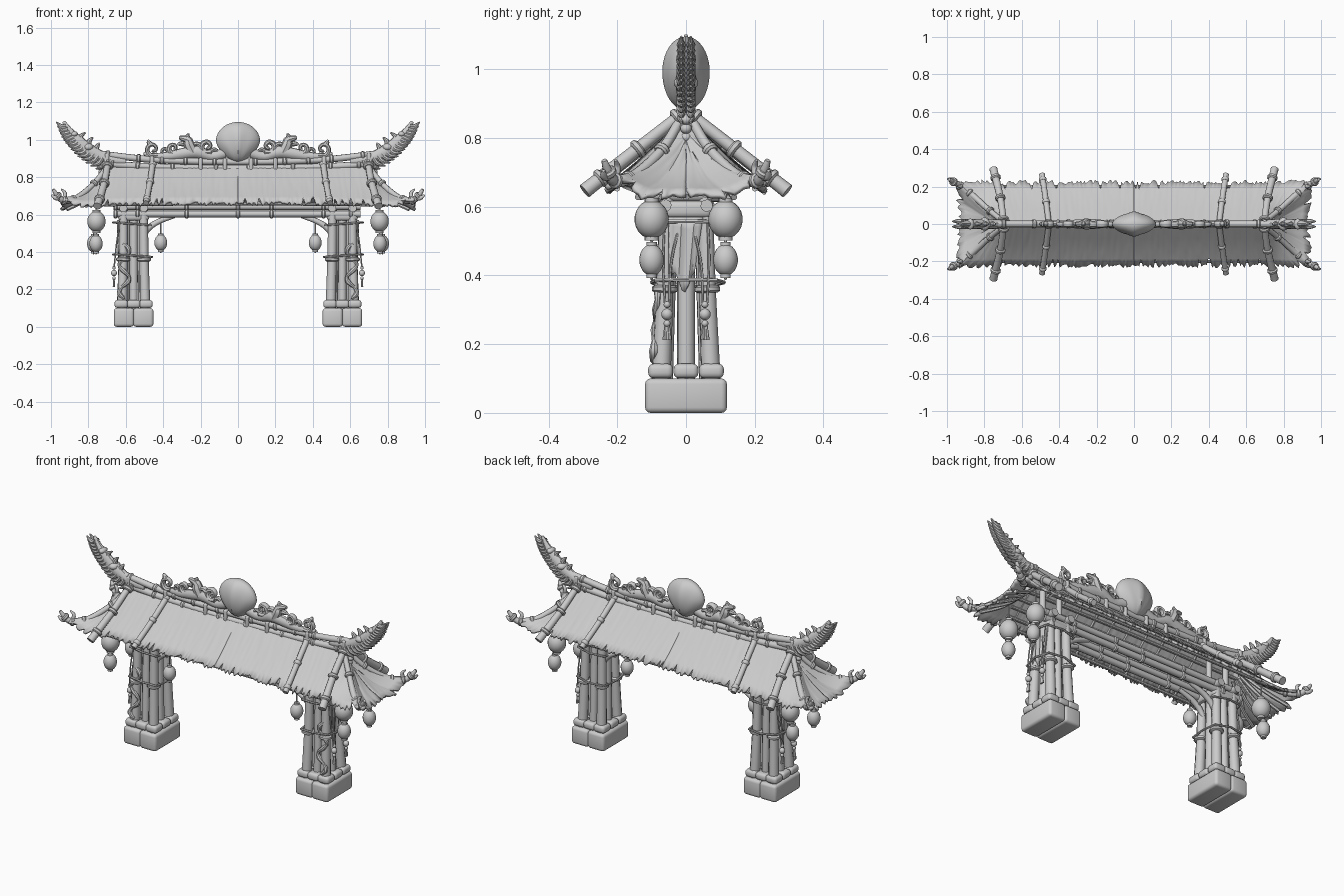
import bpy, bmesh, math, random
from mathutils import Vector, Matrix

if "Cube" in bpy.data.objects:
    bpy.data.objects.remove(bpy.data.objects["Cube"])
random.seed(4)


def finish(name, bm, mx=True, my=False, solid=0, angle=40):
    # mirror the built half or quarter, then turn it into a smooth object
    for flag, s in ((mx, (-1, 1, 1)), (my, (1, -1, 1))):
        if flag:
            d = bmesh.ops.duplicate(bm, geom=bm.verts[:] + bm.edges[:] + bm.faces[:])['geom']
            for v in d:
                if isinstance(v, bmesh.types.BMVert):
                    v.co = Vector((v.co.x * s[0], v.co.y * s[1], v.co.z))
    bmesh.ops.recalc_face_normals(bm, faces=bm.faces[:])
    me = bpy.data.meshes.new(name)
    bm.to_mesh(me)
    bm.free()
    me.shade_smooth()
    me.set_sharp_from_angle(angle=math.radians(angle))
    ob = bpy.data.objects.new(name, me)
    bpy.context.collection.objects.link(ob)
    if solid:
        m = ob.modifiers.new('thickness', 'SOLIDIFY')
        m.thickness, m.offset = solid, 0
    return ob


def tube(bm, pts, rads, n=10, sub=4, flat=1):
    # smooth tube through points with varying radius
    pts = [Vector(p) for p in pts]
    if not isinstance(rads, (list, tuple)):
        rads = [rads] * len(pts)
    P, R = [], []
    for i in range(len(pts) - 1):
        a, b, c, d = (pts[max(0, min(len(pts) - 1, i + k))] for k in (-1, 0, 1, 2))
        for j in range(sub):
            t = j / sub
            P.append(0.5 * (2 * b + (c - a) * t + (2 * a - 5 * b + 4 * c - d) * t * t + (3 * b - a - 3 * c + d) * t ** 3))
            R.append(rads[i] + (rads[i + 1] - rads[i]) * t)
    P.append(pts[-1])
    R.append(rads[-1])
    side, rings = None, []
    for i, p in enumerate(P):
        t = (P[min(i + 1, len(P) - 1)] - P[max(i - 1, 0)]).normalized()
        if side is None:
            side = t.orthogonal()
        side = (side - t * side.dot(t)).normalized()
        up = t.cross(side)
        ring = []
        for k in range(n):
            a = 2 * math.pi * k / n
            o = (side * math.cos(a) + up * math.sin(a)) * R[i]
            o.y *= flat
            ring.append(bm.verts.new(p + o))
        rings.append(ring)
    for r, q in zip(rings, rings[1:]):
        for k in range(n):
            bm.faces.new((r[k], r[(k + 1) % n], q[(k + 1) % n], q[k]))
    bm.faces.new(rings[0])
    bm.faces.new(rings[-1])
    return P


def bamboo(bm, pts, r, nodes, sub=8):
    # pole with swollen joints at the given fractions
    P = tube(bm, pts, r, sub=sub)
    rr = max(r) if isinstance(r, (list, tuple)) else r
    for f in nodes:
        i = min(len(P) - 2, int(f * (len(P) - 1)))
        t = (P[i + 1] - P[i]).normalized() * 0.011
        tube(bm, [P[i] - t, P[i] - t * .5, P[i] + t * .5, P[i] + t], [rr, rr * 1.3, rr * 1.3, rr], sub=1)


def ball(bm, c, s, n=14):
    bmesh.ops.create_uvsphere(bm, u_segments=n, v_segments=n // 2 + 2, radius=1,
                              matrix=Matrix.Translation(c) @ Matrix.Diagonal((*s, 1)))


def box(bm, c, s, bev=0.012):
    r = bmesh.ops.create_cube(bm, size=1, matrix=Matrix.Translation(c) @ Matrix.Diagonal((*s, 1)))
    es = list({e for v in r['verts'] for e in v.link_edges})
    bmesh.ops.bevel(bm, geom=es, offset=bev, segments=3, profile=0.5, affect='EDGES')


CX = 0.558
# stone plinths
bm = bmesh.new()
for dx in (-.052, .052):
    box(bm, (CX + dx, 0, .05), (.108, .238, .1), .016)
finish('plinth', bm)

# pillar posts, collars and inner core
bm = bmesh.new()
for dx in (-.062, .062):
    for sy in (-1, 1):
        bamboo(bm, [(CX + dx, sy * .073, .09), (CX + dx * .9, sy * .062, .36), (CX + dx * .85, sy * .055, .63)],
               [.029, .025, .023], (.52,))
for sy in (-1, 1):
    tube(bm, [(CX, sy * .06, .09), (CX, sy * .045, .6)], .022)
tube(bm, [(CX + .05, 0, .09), (CX + .042, 0, .6)], .026)
tube(bm, [(CX - .05, 0, .09), (CX - .042, 0, .6)], .026)
finish('pillar_posts', bm)
bm = bmesh.new()
for dx in (-.066, 0, .066):
    for y in (-.074, 0, .074):
        box(bm, (CX + dx, y, .122), (.072, .072, .042), .015)
box(bm, (CX, 0, .592), (.165, .15, .05), .016)
finish('pillar_collars', bm)

# rope lashings around the pillars
bm = bmesh.new()
for z, w in ((.38, .088), (.55, .08)):
    tube(bm, [(CX + sx * .088, sy * w, z + sx * .006) for sx, sy in ((-1, -1), (1, -1), (1, 1), (-1, 1), (-1, -1))], .006, n=6, sub=2)
finish('pillar_ropes', bm)

# carved vine on the front posts
bm = bmesh.new()
tube(bm, [(CX + .05 + .028 * math.sin(i * 1.3), -.096 + .0022 * i, .15 + .03 * i) for i in range(11)],
     [.008 + .006 * (i % 2) for i in range(11)], n=8)
finish('post_vine', bm)

# lintel beams, cross ties and brackets
bm = bmesh.new()
for y in (-.06, .06):
    for z, r in ((.603, .018), (.642, .017)):
        bamboo(bm, [(-.655, y, z), (0, y, z), (.655, y, z)], r, (.03, .14, .32, .5, .68, .86, .97))
finish('lintel_beams', bm, mx=False)
bm = bmesh.new()
for dx in (-.055, .055):
    tube(bm, [(CX + dx, -.1, .635), (CX + dx, .1, .635)], .022)
    tube(bm, [(CX + dx, 0, .63), (CX + dx, 0, .8)], .016)
for y in (-.045, .045):
    tube(bm, [(.5, y, .49), (.475, y, .53), (.42, y, .565), (.34, y, .592)], [.012, .016, .015, .011])
finish('braces', bm)


# thatched roof: ridge-to-eave sheet with ragged edge
def roof_pair(s):
    if s < .7:
        u = s / .7
        return Vector((.70 * u, 0, .858)), Vector((.73 * u, .218, .662 - .012 * u ** 4)), .008
    if s < .85:
        u = (s - .7) / .15
        return Vector((.70 + .02 * u, 0, .858 - .05 * u)), Vector((.73 + .215 * u, .218 + .006 * u, .65 + .04 * u ** 3)), .008 + .03 * u
    u = (s - .85) / .15
    return Vector((.72 + .01 * u, 0, .808 - .028 * u)), Vector((.945 - .02 * u, .224 * (1 - u), .69 - .055 * min(1, u * 2.2))), .038 - .02 * u


bm = bmesh.new()
for sx in (-1, 1):
    for sy in (-1, 1):
        prev = None
        N = 110
        for i in range(N + 1):
            a, b, sag = roof_pair(i / N)
            j = random.uniform(-.05, .06) * (0 if i in (0, N) else 1)
            if random.random() < .06:
                j = -.16
            col = []
            for k in range(7):
                t = k / 6 * (1 if k < 6 else 1 + j)
                p = a.lerp(b, t)
                p.z += -sag * math.sin(math.pi * min(t, 1)) + random.uniform(-.002, .002) * (k > 0)
                col.append(bm.verts.new((p.x * sx, p.y * sy, p.z)))
            if prev:
                for k in range(6):
                    bm.faces.new((prev[k], col[k], col[k + 1], prev[k + 1]))
            prev = col
bmesh.ops.remove_doubles(bm, verts=bm.verts[:], dist=.0008)
finish('thatch_roof', bm, mx=False, solid=.014, angle=35)

# battens and rafters under the thatch
bm = bmesh.new()
for k in range(5):
    t = .2 + .18 * k
    tube(bm, [(-.72, .218 * t, .835 - .198 * t), (0, .218 * t, .84 - .198 * t), (.72, .218 * t, .835 - .198 * t)], .009, n=8)
for i in range(13):
    x = -.66 + .11 * i
    tube(bm, [(x, .01, .835), (x, .205, .655)], .008, n=6, sub=1)
for sx in (-1, 1):
    for e in (.0, .07, .14):
        tube(bm, [(sx * .7, e * .3, .77), (sx * .8, e * .7, .685), (sx * .915, e, .627)], .01, n=6)
finish('roof_battens', bm, mx=False, my=True)

# poles laid over the roof slopes
bm = bmesh.new()
bamboo(bm, [(.455, .0, .875), (.47, .12, .775), (.492, .265, .662)], .016, (.12, .55, .9))
bamboo(bm, [(.695, .0, .878), (.715, .14, .768), (.752, .295, .645)], [.017, .019, .022], (.15, .5, .85))
bamboo(bm, [(.70, .015, .855), (.77, .07, .765), (.86, .15, .69), (.93, .205, .675), (.965, .225, .7), (.988, .238, .735)],
       [.014, .015, .017, .018, .015, .008], (.2, .45, .62, .8))
tube(bm, [(.955, .22, .69), (.975, .238, .688), (.997, .24, .705)], [.014, .012, .005])
tube(bm, [(.93, .205, .68), (.925, .2, .715), (.945, .205, .735)], [.012, .01, .004])
finish('roof_poles', bm, my=True)

# double ridge pole with lashings
bm = bmesh.new()
bamboo(bm, [(-.74, 0, .925), (-.5, 0, .897), (-.25, 0, .885), (0, 0, .882), (.25, 0, .885), (.5, 0, .897), (.74, 0, .925)],
       .018, (.06, .15, .24, .33, .42, .58, .67, .76, .85, .94))
bamboo(bm, [(-.72, 0, .872), (-.45, 0, .855), (0, 0, .846), (.45, 0, .855), (.72, 0, .872)],
       .019, (.08, .2, .32, .44, .56, .68, .8, .92))
for x in (-.7, -.46, -.2, -.07, .07, .2, .46, .7):
    box(bm, (x, 0, .866 + .055 * x * x), (.022, .05, .072), .008)
finish('ridge_poles', bm, mx=False)

# winged ridge ends with feathers
bm = bmesh.new()
spine = [(.60, 0, .885), (.70, 0, .897), (.79, 0, .938), (.855, 0, .99), (.9, 0, 1.04), (.932, 0, 1.098)]
P = tube(bm, spine, [.02, .03, .037, .034, .024, .007], flat=.75)
for i in range(3, len(P) - 2):
    t = (P[i + 1] - P[i - 1]).normalized()
    d = Vector((t.z, 0, -t.x))
    L = .075 * (1 - .6 * i / len(P))
    for y in (-.014, .014):
        q = P[i] + Vector((0, y, 0))
        tube(bm, [q, q + d * L * .6 + t * .01, q + d * L + t * .045], [.013, .013, .003], n=8, sub=3)
for x, z, a in ((.765, .965, 2.2), (.80, .995, 1.9), (.84, 1.02, 1.6)):
    tube(bm, [(x, 0, z - .025), (x + .02 * math.cos(a), 0, z), (x - .025, 0, z + .018)], [.018, .013, .004], n=8)
ball(bm, (.875, 0, 1.03), (.02, .03, .016))
ball(bm, (.8, 0, .96), (.03, .036, .022))
for k in range(4):
    ball(bm, (.715 + .008 * k, 0, .775 + .026 * k), (.017, .017, .015), 10)
finish('ridge_wings', bm)

# shell ornament at the ridge centre
bm = bmesh.new()
bmesh.ops.create_uvsphere(bm, u_segments=40, v_segments=20, radius=1)
for v in bm.verts:
    x, y, z = v.co
    w = .118 * (1 - .22 * max(0, -z) ** 2) * (1 if z > 0 else 1 - .15 * -z)
    flute = 1 + .03 * math.cos(14 * math.atan2(x, z + 1.4))
    v.co = Vector((x * w, y * .067 * (1 - .3 * abs(x)) * flute, .992 + (z * .103 if z > 0 else z * .112)))
finish('shell_ornament', bm, mx=False)

# scrollwork beside the shell
bm = bmesh.new()


def scroll(cx, cz, r, start, turn, rad):
    pts = []
    for i in range(9):
        a, q = start + turn * i / 8, r * (1 - .8 * i / 8)
        pts.append((cx + q * math.cos(a), 0, cz + q * math.sin(a)))
    tube(bm, pts, [rad * (1 - .4 * i / 8) for i in range(9)], n=8, sub=3, flat=1.35)


tube(bm, [(.07, 0, .93), (.14, 0, .912), (.22, 0, .935), (.3, 0, .925), (.38, 0, .912), (.47, 0, .912)],
     [.03, .024, .034, .03, .024, .012], flat=.8)
for s in ((.165, .965, .038, -2.2, 7.5, .017), (.225, .955, .03, 3.6, -7, .014), (.345, .955, .032, -2.4, 7, .015),
          (.395, .935, .022, 3.6, -6, .011), (.455, .95, .04, -2.2, 7.5, .014), (.125, .93, .022, 0, 6, .012)):
    scroll(*s)
tube(bm, [(.24, 0, .93), (.262, 0, .975), (.27, 0, 1.0), (.315, 0, 1.012)], [.028, .03, .022, .009], n=8)
for x, z, dx, dz in ((.275, 1.005, -.01, .03), (.29, .98, .035, -.005), (.47, .975, .012, .025), (.48, .92, .025, .01)):
    tube(bm, [(x, 0, z), (x + dx * .6, 0, z + dz * .5), (x + dx, 0, z + dz)], [.016, .012, .004], n=8)
finish('scrollwork', bm)

# hanging lanterns
bm = bmesh.new()


def lantern(x, y, z, r, h, top):
    ball(bm, (x, y, z), (r, r, h), 18)
    for s in (-1, 1):
        tube(bm, [(x, y, z + s * h * .86), (x, y, z + s * (h + .006))], r * .42, sub=1)
    tube(bm, [(x, y, z + h), (x, y, top)], .004, n=6, sub=1)
    tube(bm, [(x, y, z - h), (x, y, z - h - .012)], [.007, .003], n=6, sub=1)


for y in (-.1, .115):
    lantern(.757, y, .563, .05, .056, .7)
    lantern(.765 + y * .06, y, .445, .036, .046, .52)
lantern(.413, -.045, .45, .035, .044, .57)
finish('lanterns', bm)

# bead tassels and cloth drapes on the outer pillar faces
bm = bmesh.new()
for y in (-.055, .055):
    for d in (-.012, .012):
        tube(bm, [(.632, y * .7 + d * 2, .56), (.65, y + d, .44), (.662, y + d * .5, .32)], .004, n=6)
    for z, r in ((.315, .01), (.287, .017), (.26, .01)):
        ball(bm, (.663, y, z), (r, r, r), 10)
    for d in (-.008, 0, .008):
        tube(bm, [(.663, y + d * .5, .255), (.664, y + d, .212)], [.004, .006], n=6, sub=1)
finish('tassels', bm)
bm = bmesh.new()
rows = []
for k in range(7):
    t = k / 6
    rows.append([bm.verts.new((.64 + .004 * math.cos(j * 2.1) - .004 * t, (-.05 + .1 * j / 8) * (1 - .25 * t) - .012 * t, .57 - t * (.19 - .03 * math.sin(j)))) for j in range(9)])
for a, b in zip(rows, rows[1:]):
    for j in range(8):
        bm.faces.new((a[j], a[j + 1], b[j + 1], b[j]))
finish('cloth_drapes', bm, solid=.006)
